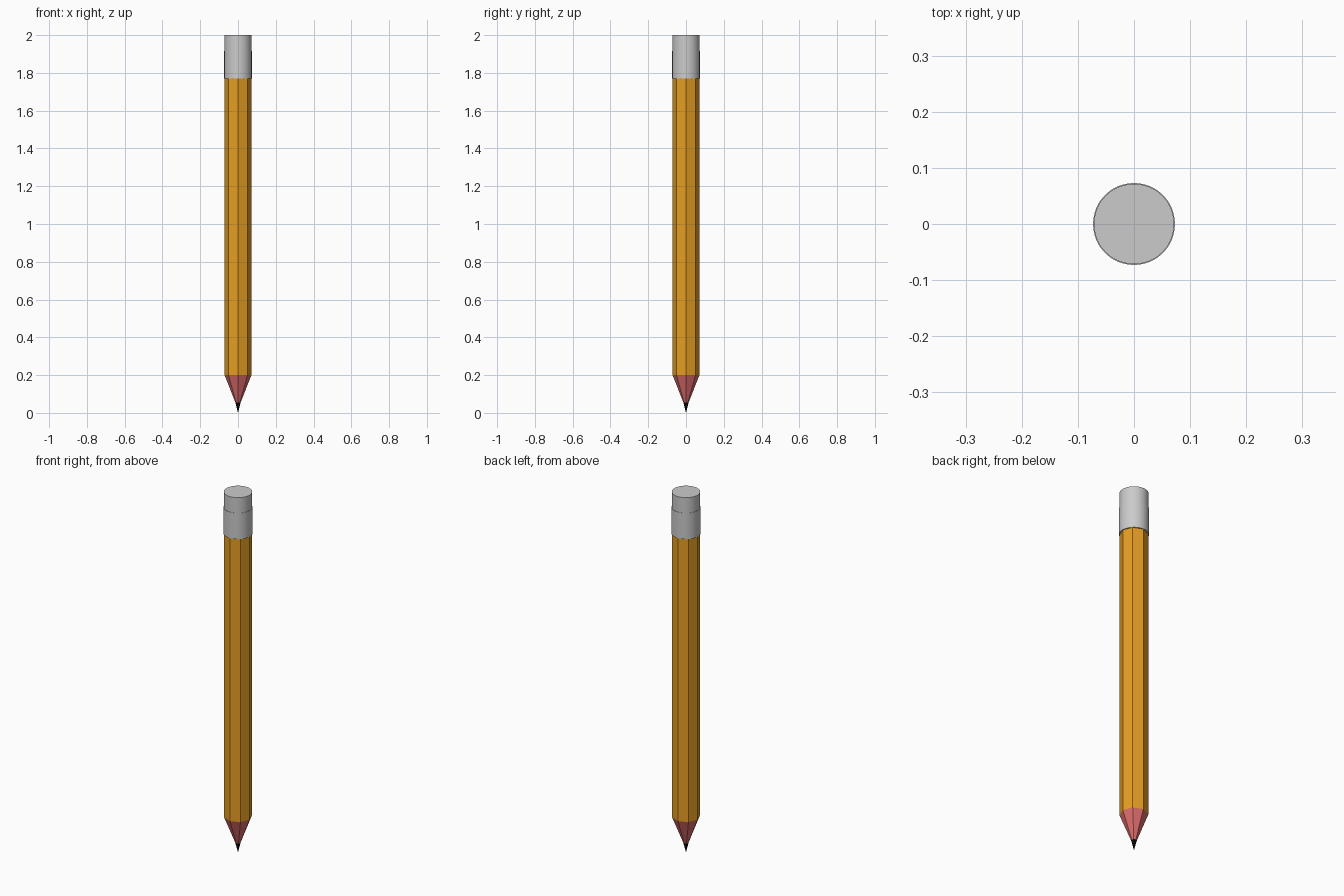
import bpy
import math

if "Cube" in bpy.data.objects:
    bpy.data.objects.remove(bpy.data.objects["Cube"])


def part(name, sides, r_low, r_high, z_low, z_high, color=None, smooth=False):
    """Upright prism or cone section between two heights."""
    bpy.ops.mesh.primitive_cone_add(
        vertices=sides, radius1=r_low, radius2=r_high, depth=z_high - z_low,
        location=(0, 0, (z_low + z_high) / 2))
    obj = bpy.context.object
    obj.name = name
    if smooth:
        bpy.ops.object.shade_smooth_by_angle(angle=math.radians(30))
    if color:
        mat = bpy.data.materials.new(name + "_color")
        mat.diffuse_color = (*color, 1)
        mat.use_nodes = True
        mat.node_tree.nodes["Principled BSDF"].inputs["Base Color"].default_value = mat.diffuse_color
        obj.data.materials.append(mat)
    return obj


SIDES = 8        # octagonal shaft
R = 0.071        # shaft corner radius
R_LEAD = 0.014   # where the lead leaves the wood

# Sharpened end: lead point and bare wood
part("lead_tip", SIDES, 0, R_LEAD, 0, 0.055, (0.005, 0.005, 0.005))
part("sharpened_wood", SIDES, R_LEAD, R, 0.055, 0.2, (0.72, 0.15, 0.15))

# Painted shaft
part("shaft", SIDES, R, R, 0.2, 1.77, (0.78, 0.34, 0.015))

# Round metal ferrule and eraser
part("ferrule", 48, 0.073, 0.073, 1.77, 1.915, (0.55, 0.55, 0.55), smooth=True)
part("eraser", 48, 0.0715, 0.0715, 1.915, 2.0, smooth=True)
